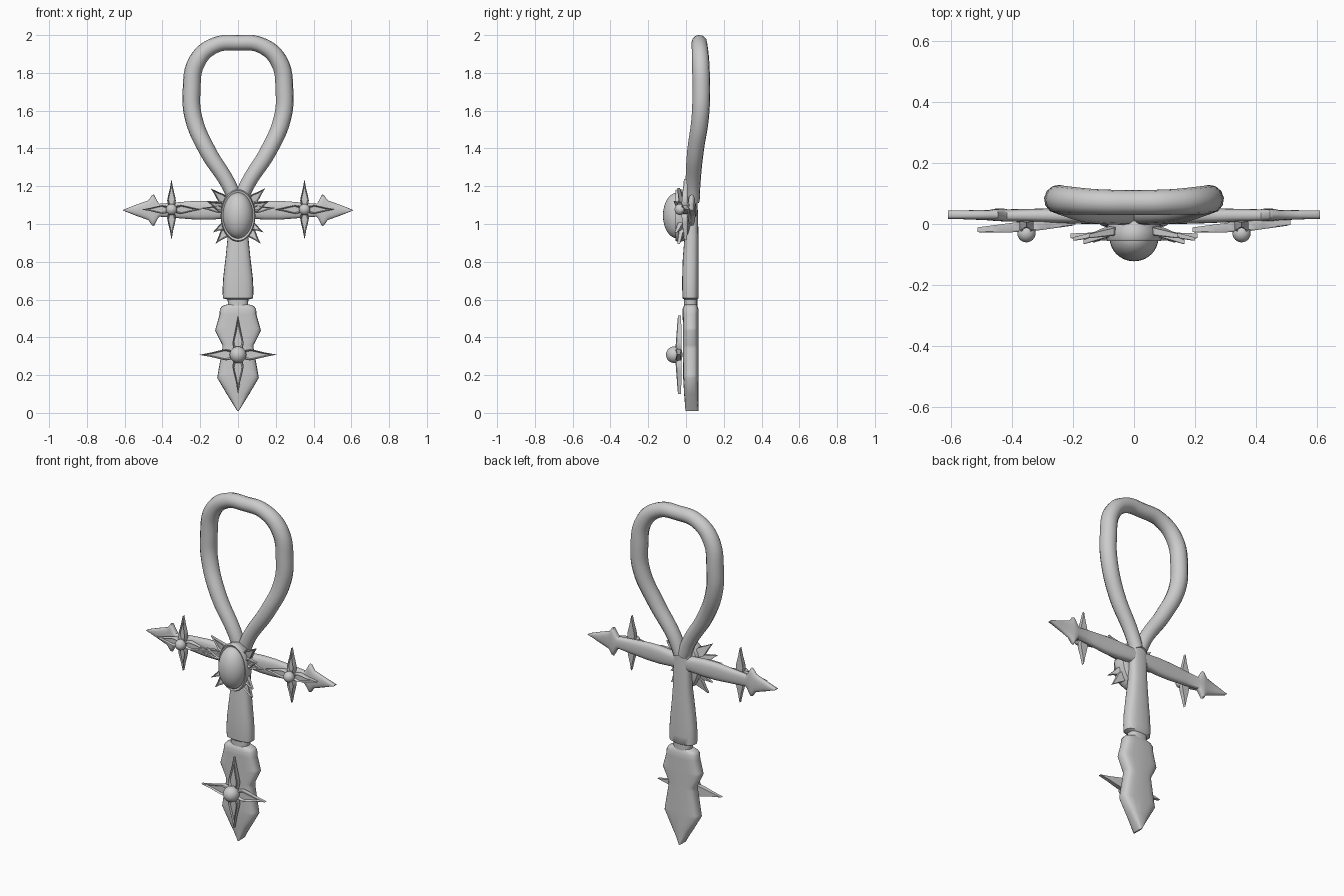
import bpy, bmesh, math
from mathutils import Vector

if "Cube" in bpy.data.objects:
    bpy.data.objects.remove(bpy.data.objects["Cube"])

def finish(name, bm, angle=40):
    bmesh.ops.recalc_face_normals(bm, faces=bm.faces)
    me = bpy.data.meshes.new(name)
    bm.to_mesh(me)
    bm.free()
    ob = bpy.data.objects.new(name, me)
    bpy.context.collection.objects.link(ob)
    smooth(ob, angle)
    return ob

def smooth(ob, angle):
    bpy.ops.object.select_all(action='DESELECT')
    ob.select_set(True)
    bpy.context.view_layer.objects.active = ob
    bpy.ops.object.shade_smooth_by_angle(angle=math.radians(angle))

def skin(bm, rings):
    """Join equal-sized rings of points with quads and cap both ends."""
    rows = [[bm.verts.new(p) for p in r] for r in rings]
    n = len(rows[0])
    for a, b in zip(rows, rows[1:]):
        for i in range(n):
            j = (i + 1) % n
            bm.faces.new((a[i], a[j], b[j], b[i]))
    bm.faces.new(rows[0])
    bm.faces.new(rows[-1])

def loft(name, stations, place, n=20, power=0.6):
    """Stations: position, half width, front y, back y."""
    rings = []
    for t, w, y0, y1 in stations:
        ring = []
        for i in range(n):
            a = 2 * math.pi * i / n
            c, s = math.cos(a), math.sin(a)
            u = math.copysign(abs(c) ** power, c) * w
            v = (y0 + y1) / 2 + math.copysign(abs(s) ** power, s) * (y1 - y0) / 2
            ring.append(place(t, u, v))
        rings.append(ring)
    bm = bmesh.new()
    skin(bm, rings)
    return finish(name, bm)

def leaf(bm, origin, tip, width, thick):
    """Pointed blade with a raised rim and a hollow middle."""
    o, d = Vector(origin), Vector(tip) - Vector(origin)
    side = Vector((0, -1, 0)).cross(d).normalized()
    up = Vector((0, -1, 0))
    half = [(0.05, 0.45), (0.18, 0.85), (0.3, 1), (0.45, 0.8), (0.7, 0.38)]
    shape = half + [(1, 0.02)] + [(u, -v) for u, v in reversed(half)]
    rings = []
    for s, h in ((1, -0.5), (1, 0.35), (0.88, 0.5), (0.68, 0.1)):
        rings.append([o + d * (0.4 + (u - 0.4) * s) + side * (v * s * width)
                      + up * (h * thick * (1 - 0.5 * u)) for u, v in shape])
    skin(bm, rings)

def ball(name, loc, scale):
    bpy.ops.mesh.primitive_uv_sphere_add(segments=32, ring_count=16, location=loc)
    ob = bpy.context.object
    ob.name = name
    ob.scale = scale
    smooth(ob, 40)

def star(name, c, reach, width, bead, tilt=0):
    bm = bmesh.new()
    for dx, dz in ((1, 0), (-1, 0), (0, 1), (0, -1)):
        tip = (c[0] + dx * reach, c[1] + dx * tilt + abs(dz) * 0.005, c[2] + dz * reach)
        leaf(bm, c, tip, width, 0.036)
    finish(name, bm, 30)
    ball(name + "_bead", (c[0], c[1] - 0.022, c[2]), (bead,) * 3)

# Shaft: pointed foot and tapering grip
loft("foot", [(0.01, 0.004, -0.003, 0.065), (0.1, 0.06, -0.01, 0.065),
              (0.185, 0.11, -0.015, 0.066), (0.2, 0.108, -0.015, 0.066),
              (0.34, 0.083, -0.016, 0.066), (0.36, 0.083, -0.016, 0.066),
              (0.435, 0.121, -0.016, 0.066), (0.45, 0.118, -0.016, 0.066),
              (0.52, 0.098, -0.018, 0.066), (0.55, 0.096, -0.018, 0.066),
              (0.565, 0.085, -0.012, 0.06), (0.575, 0.055, -0.005, 0.056)],
     lambda t, u, v: (u, v, t))
loft("grip", [(0.56, 0.052, -0.01, 0.06), (0.6, 0.055, -0.01, 0.06),
              (0.607, 0.08, -0.018, 0.066), (0.65, 0.082, -0.02, 0.067),
              (0.72, 0.078, -0.02, 0.067), (0.82, 0.066, -0.017, 0.067),
              (0.93, 0.055, -0.008, 0.066), (1.03, 0.053, 0, 0.064),
              (1.13, 0.055, 0, 0.06)], lambda t, u, v: (u, v, t), power=0.75)

# Crossbar with an arrowhead at each end
side = [(0.06, 0.043, 0, 0.058), (0.14, 0.05, 0, 0.055), (0.22, 0.05, 0.002, 0.052),
        (0.32, 0.042, 0.006, 0.05), (0.415, 0.034, 0.008, 0.048),
        (0.425, 0.045, 0.008, 0.05), (0.445, 0.083, 0.01, 0.05),
        (0.455, 0.08, 0.01, 0.05), (0.475, 0.052, 0.012, 0.046),
        (0.54, 0.029, 0.015, 0.045), (0.608, 0.002, 0.017, 0.044)]
loft("crossbar", [(-t, *r) for t, *r in reversed(side)] + side,
     lambda t, u, v: (t, v, 1.073 + u), power=0.75)

# Teardrop loop
half = [(0.012, 0.035, 1.12, 0.85), (0.05, 0.037, 1.21, 0.9), (0.16, 0.05, 1.385, 1),
        (0.235, 0.075, 1.56, 1.05), (0.246, 0.081, 1.7, 1.08),
        (0.215, 0.077, 1.865, 1.05), (0.12, 0.072, 1.947, 0.95)]
path = [(-x, y, z, r) for x, y, z, r in half] + [(0, 0.07, 1.959, 0.92)] + half[::-1]
cu = bpy.data.curves.new("loop", 'CURVE')
cu.dimensions = '3D'
cu.bevel_depth = 0.044
cu.bevel_resolution = 4
cu.resolution_u = 6
cu.use_fill_caps = True
sp = cu.splines.new('BEZIER')
sp.bezier_points.add(len(path) - 1)
for p, (x, y, z, r) in zip(sp.bezier_points, path):
    p.co, p.radius = (x, y, z), r
    p.handle_left_type = p.handle_right_type = 'AUTO'
loop = bpy.data.objects.new("loop", cu)
bpy.context.collection.objects.link(loop)
bpy.ops.object.select_all(action='DESELECT')
loop.select_set(True)
bpy.context.view_layer.objects.active = loop
bpy.ops.object.convert(target='MESH')
smooth(bpy.context.object, 50)

# Four-pointed stars
star("foot_star", (0, -0.04, 0.308), 0.207, 0.03, 0.044)
for s, label in ((-1, "left"), (1, "right")):
    star(label + "_star", (s * 0.352, -0.008, 1.077), 0.16, 0.023, 0.03, 0.012)
    if s < 0:
        bpy.data.objects["left_star"].scale = (1, 1, 1)

# Central oval gem and its frame
ball("gem", (0, -0.045, 1.045), (0.08, 0.077, 0.122))
bm = bmesh.new()
rings = []
for k, y in ((0.75, 0.02), (0.92, 0.01), (1, -0.02), (1.02, -0.045), (0.97, -0.056), (0.88, -0.05)):
    rings.append([(0.09 * k * math.cos(a), y, 1.045 + 0.137 * k * math.sin(a))
                  for a in (2 * math.pi * i / 40 for i in range(40))])
skin(bm, rings)
finish("gem_frame", bm)

# Spikes radiating around the frame
bm = bmesh.new()
for s in (-1, 1):
    for x, y, z, w in ((0.145, -0.04, 1.19, 0.026), (0.165, -0.06, 1.12, 0.026),
                       (0.17, -0.07, 0.985, 0.0) , (0.12, -0.04, 0.895, 0.026),
                       (0.135, -0.055, 0.955, 0.02)):
        if w:
            start = (s * x * 0.4, -0.02, 1.045 + (z - 1.045) * 0.45)
            leaf(bm, start, (s * x, y, z), w, 0.03)
    leaf(bm, (s * 0.06, -0.02, 1.075), (s * 0.2, -0.05, 1.085), 0.02, 0.025)
finish("gem_spikes", bm, 30)
